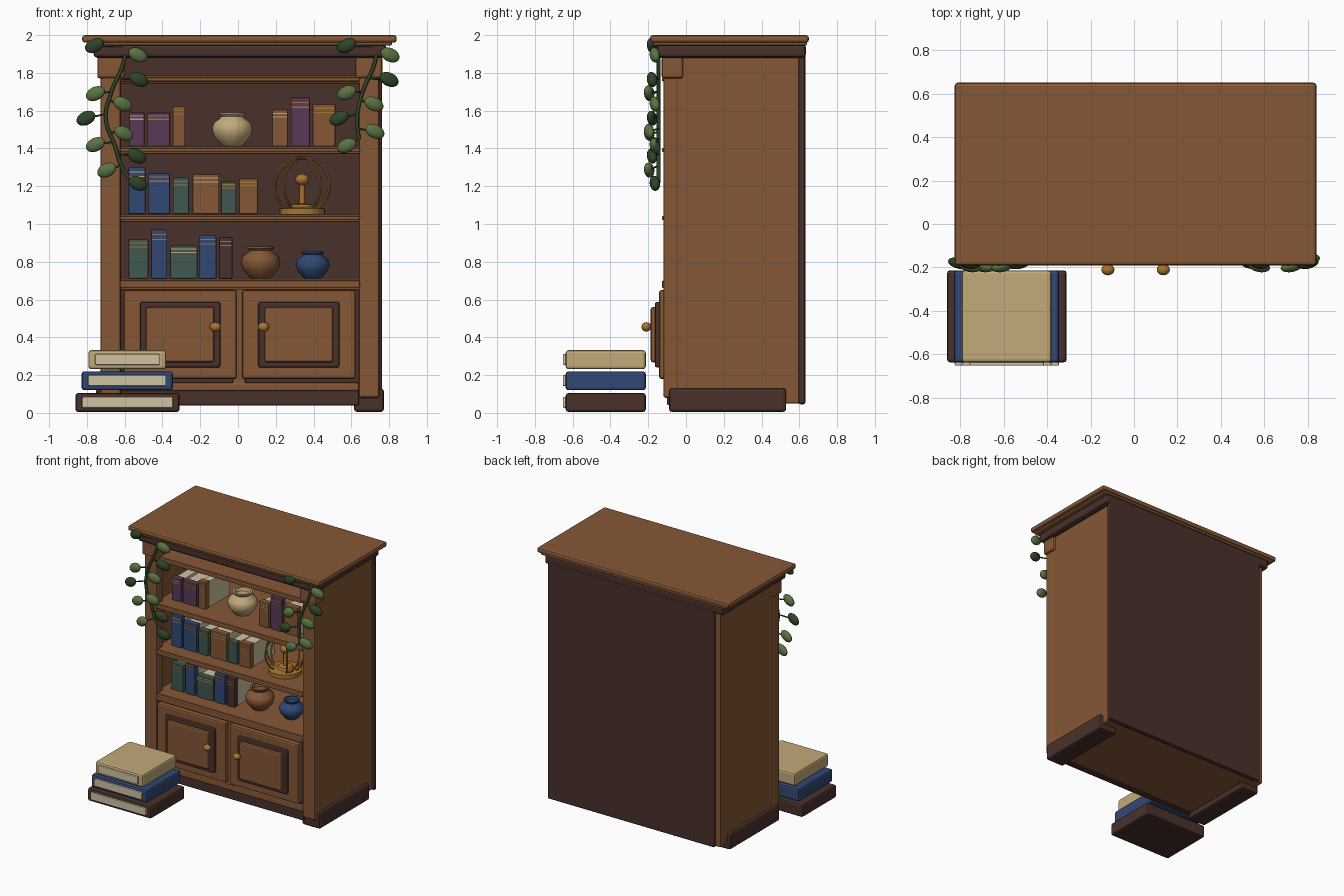
import bpy, math
from mathutils import Vector

cube = bpy.data.objects.get("Cube")
if cube:
    bpy.data.objects.remove(cube, do_unlink=True)


def material(name, hexcode):
    rgb = [int(hexcode[i:i + 2], 16) / 255 for i in (0, 2, 4)]
    col = [c / 12.92 if c < 0.04 else ((c + 0.055) / 1.055) ** 2.4 for c in rgb] + [1]
    m = bpy.data.materials.new(name)
    m.use_nodes = True
    m.diffuse_color = col
    bsdf = next(n for n in m.node_tree.nodes if n.type == 'BSDF_PRINCIPLED')
    bsdf.inputs["Base Color"].default_value = col
    return m


WOOD = material("warm wood", "855735")
DARK = material("dark wood", "49312B")
TAN = material("tan cloth", "C2AA7A")
PAGE = material("page ivory", "D0C4A4")
BLUE = material("blue cloth", "314874")
PURPLE = material("purple cloth", "5A3858")
TEAL = material("teal cloth", "40574F")
GOLD = material("old gold", "A9752F")
LEAF = material("leaf green", "5B7443")
VINE = material("dark leaf green", "2F4529")


def finish(ob, name, mat):
    ob.name = name
    ob.data.materials.clear()
    ob.data.materials.append(mat)
    return ob


def smooth(ob):
    bpy.ops.object.select_all(action='DESELECT')
    ob.select_set(True)
    bpy.context.view_layer.objects.active = ob
    bpy.ops.object.shade_smooth_by_angle(angle=math.radians(40))


def box(name, mat, x, y, z, bevel=0.008):
    """Bevelled box from (low, high) ranges."""
    bpy.ops.mesh.primitive_cube_add(size=1, location=[(a + b) / 2 for a, b in (x, y, z)])
    ob = bpy.context.object
    for v in ob.data.vertices:
        for i, (a, b) in enumerate((x, y, z)):
            v.co[i] *= b - a
    if bevel:
        mod = ob.modifiers.new("rounded edges", 'BEVEL')
        mod.width, mod.segments = bevel, 2
    return finish(ob, name, mat)


def ball(name, mat, loc, scale, rot=(0, 0, 0)):
    bpy.ops.mesh.primitive_uv_sphere_add(segments=20, ring_count=12, location=loc, rotation=rot)
    ob = finish(bpy.context.object, name, mat)
    ob.scale = scale
    smooth(ob)
    return ob


def lathe(name, mat, loc, profile, steps=32):
    """Turned shape from (radius, height) points."""
    verts, faces, n = [], [], len(profile)
    for s in range(steps):
        a = math.tau * s / steps
        verts += [(r * math.cos(a), r * math.sin(a), h) for r, h in profile]
        t = (s + 1) % steps
        faces += [(s * n + i, t * n + i, t * n + i + 1, s * n + i + 1) for i in range(n - 1)]
    faces.append([s * n for s in reversed(range(steps))])
    faces.append([s * n + n - 1 for s in range(steps)])
    me = bpy.data.meshes.new(name)
    me.from_pydata(verts, [], faces)
    ob = bpy.data.objects.new(name, me)
    bpy.context.collection.objects.link(ob)
    ob.location = loc
    finish(ob, name, mat)
    smooth(ob)


def tube(name, mat, points, radius):
    cu = bpy.data.curves.new(name, 'CURVE')
    cu.dimensions = '3D'
    cu.bevel_depth, cu.bevel_resolution, cu.resolution_u = radius, 2, 6
    sp = cu.splines.new('BEZIER')
    sp.bezier_points.add(len(points) - 1)
    for bp, p in zip(sp.bezier_points, points):
        bp.co = p
        bp.handle_left_type = bp.handle_right_type = 'AUTO'
    ob = bpy.data.objects.new(name, cu)
    bpy.context.collection.objects.link(ob)
    finish(ob, name, mat)


# Carcass: sides, stiles, capitals and feet mirrored about the centre line
CX = 0.01
for side, s in (("left", 1), ("right", -1)):
    def mx(a, b):
        return tuple(sorted((CX + s * a, CX + s * b)))
    box(side + "_side", WOOD, mx(0.66, 0.735), (-0.05, 0.61), (0.05, 1.9))
    box(side + "_stile", WOOD, mx(0.63, 0.738), (-0.12, -0.04), (0.08, 1.9), 0.012)
    box(side + "_capital", WOOD, mx(0.61, 0.755), (-0.13, -0.015), (1.77, 1.885), 0.015)
    box(side + "_foot", DARK, mx(0.605, 0.762), (-0.09, 0.53), (0.005, 0.13), 0.015)

box("back_panel", DARK, (-0.685, 0.762), (0.595, 0.632), (0.045, 1.93), 0.012)
box("bottom_board", WOOD, (-0.68, 0.7), (-0.06, 0.6), (0.05, 0.1))
box("plinth", DARK, (-0.62, 0.64), (-0.1, -0.05), (0.04, 0.12), 0.01)
box("bottom_rail", WOOD, (-0.62, 0.64), (-0.115, -0.04), (0.115, 0.16), 0.01)
box("cornice", DARK, (-0.765, 0.785), (-0.155, 0.635), (1.88, 1.955), 0.02)
box("top_moulding", WOOD, (-0.795, 0.815), (-0.175, 0.64), (1.945, 1.975))
box("top_slab", WOOD, (-0.825, 0.84), (-0.19, 0.65), (1.96, 2.0), 0.014)

# Shelves with a proud front lip
for i, (low, high) in enumerate(((0.65, 0.71), (1.01, 1.053), (1.37, 1.412), (1.745, 1.785))):
    box(f"shelf_{i + 1}", WOOD, (-0.66, 0.68), (-0.105, 0.6), (low, high))
    box(f"shelf_lip_{i + 1}", WOOD, (-0.625, 0.645), (-0.128, -0.09), (low + 0.01, high - 0.01))

# Cupboard and doors
box("cupboard_body", DARK, (-0.64, 0.66), (-0.09, 0.58), (0.15, 0.655))
box("centre_mullion", WOOD, (-0.03, 0.04), (-0.11, -0.08), (0.15, 0.655))
for name, x0, x1, knob in (("right", -0.605, -0.008, -0.12), ("left", 0.022, 0.622, 0.135)):
    box(name + "_door", WOOD, (x0, x1), (-0.142, -0.08), (0.18, 0.65), 0.012)
    box(name + "_door_frame", DARK, (x0 + 0.085, x1 - 0.085), (-0.165, -0.13), (0.24, 0.588), 0.012)
    box(name + "_door_panel", WOOD, (x0 + 0.118, x1 - 0.118), (-0.187, -0.15), (0.268, 0.56), 0.012)
    ball(name + "_knob", GOLD, (knob, -0.21, 0.455), (0.03, 0.026, 0.025))

# Shelved books: (left, right, top, cover)
rows = {
    0.71: ((-0.58, -0.475, 0.92, TEAL), (-0.46, -0.375, 0.97, BLUE), (-0.36, -0.215, 0.885, TEAL),
           (-0.205, -0.115, 0.94, BLUE), (-0.1, -0.03, 0.93, DARK)),
    1.053: ((-0.58, -0.49, 1.30, BLUE), (-0.475, -0.36, 1.27, BLUE), (-0.345, -0.26, 1.245, TEAL),
            (-0.24, -0.1, 1.265, WOOD), (-0.09, -0.01, 1.225, TEAL), (0.005, 0.105, 1.24, WOOD)),
    1.412: ((-0.575, -0.495, 1.59, PURPLE), (-0.48, -0.36, 1.59, PURPLE), (-0.345, -0.28, 1.625, WOOD),
            (0.18, 0.265, 1.605, WOOD), (0.28, 0.38, 1.67, PURPLE), (0.395, 0.515, 1.635, WOOD)),
}
count = 0
for z, row in rows.items():
    for x0, x1, top, cover in row:
        count += 1
        box(f"book_{count}_spine", cover, (x0, x1), (0.0, 0.05), (z, top), 0.006)
        box(f"book_{count}_pages", PAGE, (x0 + 0.005, x1 - 0.005), (0.04, 0.31), (z, top - 0.012), 0)
        band = TAN if count % 3 == 0 else GOLD
        for k in (0.8, 0.9):
            h = z + k * (top - z)
            box(f"book_{count}_band", band, (x0 + 0.004, x1 - 0.004), (-0.003, 0.003),
                (h - 0.003, h + 0.003), 0)

# Stacked books on the floor
for name, cover, x0, x1, z in (("lower", DARK, -0.86, -0.31, 0.005), ("middle", BLUE, -0.828, -0.345, 0.12),
                               ("upper", TAN, -0.792, -0.38, 0.232)):
    box(name + "_stacked_book", cover, (x0, x1), (-0.637, -0.213), (z, z + 0.1), 0.014)
    box(name + "_stacked_pages", PAGE, (x0 + 0.035, x1 - 0.035), (-0.652, -0.6), (z + 0.022, z + 0.08), 0.006)

# Vases
shape = ((0.45, 0), (0.55, 0.04), (0.9, 0.3), (1, 0.52), (0.9, 0.7), (0.6, 0.83),
         (0.55, 0.88), (0.66, 0.95), (0.66, 1), (0.52, 1), (0.45, 0.87))
for name, mat, x, z, r, h in (("cream_vase", TAN, -0.03, 1.412, 0.108, 0.178),
                              ("brown_pot", WOOD, 0.12, 0.71, 0.105, 0.17),
                              ("blue_pot", BLUE, 0.395, 0.71, 0.09, 0.145)):
    lathe(name, mat, (x, 0.1, z), [(a * r, b * h) for a, b in shape])

# Ring globe on a turned stand
GX, GY, GZ = 0.34, 0.1, 1.205
lathe("globe_stand", GOLD, (GX, GY, 1.053),
      ((0.12, 0), (0.12, 0.03), (0.06, 0.036), (0.05, 0.05), (0.014, 0.056), (0.014, 0.17)))
ball("globe_core", GOLD, (GX, GY, 1.235), (0.036, 0.036, 0.03))
for i, (tilt, turn) in enumerate(((90, 10), (90, 50), (90, -50), (75, -15))):
    bpy.ops.mesh.primitive_torus_add(location=(GX, GY, GZ), major_radius=0.148, minor_radius=0.006,
                                     major_segments=40, minor_segments=8,
                                     rotation=(math.radians(tilt), 0, math.radians(turn)))
    smooth(finish(bpy.context.object, f"globe_ring_{i + 1}", GOLD))

# Trailing vines: stem points, then leaves as (x, z, colour)
vines = {
    "right_vine": (((-0.59, 1.94), (-0.61, 1.84), (-0.67, 1.7), (-0.7, 1.56), (-0.65, 1.41), (-0.61, 1.29), (-0.56, 1.22)),
                   ((-0.53, 1.895, LEAF), (-0.525, 1.765, VINE), (-0.755, 1.69, LEAF), (-0.61, 1.635, LEAF),
                    (-0.805, 1.56, VINE), (-0.605, 1.48, LEAF), (-0.755, 1.42, LEAF), (-0.535, 1.36, VINE),
                    (-0.695, 1.285, LEAF), (-0.53, 1.215, VINE), (-0.76, 1.945, VINE))),
    "left_vine": (((0.74, 1.94), (0.72, 1.84), (0.66, 1.7), (0.63, 1.56), (0.64, 1.45)),
                  ((0.805, 1.895, LEAF), (0.8, 1.765, VINE), (0.575, 1.695, LEAF), (0.72, 1.635, LEAF),
                   (0.535, 1.56, VINE), (0.725, 1.49, LEAF), (0.575, 1.415, LEAF), (0.575, 1.945, VINE))),
}
for name, (stem, leaves) in vines.items():
    tube(name + "_stem", VINE, [(x, -0.145, z) for x, z in stem], 0.01)
    for i, (x, z, mat) in enumerate(leaves):
        node = min((Vector(a).lerp(Vector(b), t / 6) for a, b in zip(stem, stem[1:]) for t in range(7)),
                   key=lambda p: abs(p.y - z - 0.015))
        outward = 1 if x > node.x else -1
        y = -0.165 - 0.015 * (i % 3)
        ball(f"{name}_leaf_{i + 1}", mat, (x, y, z), (0.054, 0.026, 0.036),
             (0, math.radians(25 * outward), math.radians(12 * outward)))
        tube(f"{name}_stalk_{i + 1}", VINE, ((node.x, -0.145, node.y), (x, y, z)), 0.005)
